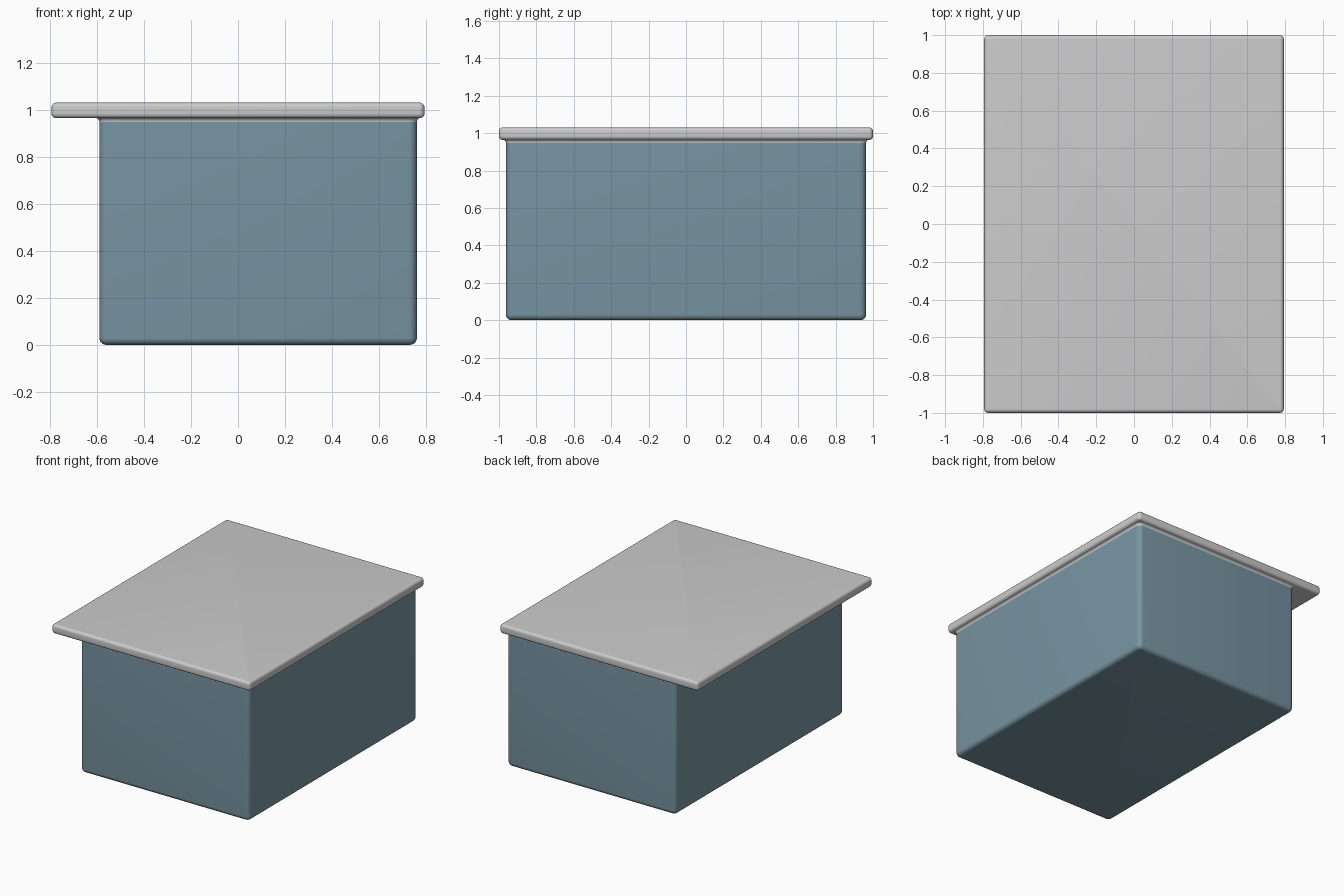
import bpy, bmesh, math

if "Cube" in bpy.data.objects:
    bpy.data.objects.remove(bpy.data.objects["Cube"])

BODY = (-0.59, 0.761, -0.963, 0.963)
SLAB = (-0.793, 0.793, -1.0, 1.0)


def material(name, rgb):
    m = bpy.data.materials.new(name)
    m.diffuse_color = (*rgb, 1)
    m.use_nodes = True
    m.node_tree.nodes["Principled BSDF"].inputs["Base Color"].default_value = m.diffuse_color
    return m


blue = material("dusty blue", (0.19, 0.305, 0.37))
grey = material("light grey", (0.60, 0.60, 0.60))


def ring(bm, rect, radius, offset, z, seg=6):
    """Rounded rectangle of vertices, grown outward by offset."""
    x0, x1, y0, y1 = rect
    r = max(radius + offset, 0.002)
    d = offset - r
    corners = [(x1 + d, y1 + d, 0), (x0 - d, y1 + d, 90),
               (x0 - d, y0 - d, 180), (x1 + d, y0 - d, 270)]
    verts = []
    for cx, cy, a0 in corners:
        for i in range(seg + 1):
            a = math.radians(a0 + 90 * i / seg)
            verts.append(bm.verts.new((cx + r * math.cos(a), cy + r * math.sin(a), z)))
    return verts


def loft(name, rect, radius, profile, mat):
    """Closed solid through rounded-rectangle rings given as (offset, z)."""
    bm = bmesh.new()
    rings = [ring(bm, rect, radius, o, z) for o, z in profile]
    n = len(rings[0])
    for a, b in zip(rings, rings[1:]):
        for i in range(n):
            j = (i + 1) % n
            bm.faces.new((a[i], a[j], b[j], b[i]))
    bm.faces.new(rings[0][::-1])
    bm.faces.new(rings[-1])
    me = bpy.data.meshes.new(name)
    bm.to_mesh(me)
    bm.free()
    me.materials.append(mat)
    ob = bpy.data.objects.new(name, me)
    bpy.context.collection.objects.link(ob)
    bpy.context.view_layer.objects.active = ob
    ob.select_set(True)
    bpy.ops.object.shade_smooth_by_angle(angle=math.radians(35))
    ob.select_set(False)


def arc(r, x, z, a0, a1, n=6):
    return [(x + r * math.cos(math.radians(a0 + (a1 - a0) * i / n)),
             z + r * math.sin(math.radians(a0 + (a1 - a0) * i / n))) for i in range(n + 1)]


# Body: box with rounded upright and bottom edges
loft("body", BODY, 0.035, arc(0.03, -0.03, 0.03, -90, 0) + [(0, 0.955)], blue)

# Collar: small cove flaring from the body into the lid
loft("collar", BODY, 0.035, arc(0.018, 0.018, 0.948, 180, 90) + [(0.018, 0.975)], grey)

# Lid slab: overhangs the body on the left, rounded rim
R = 0.02
loft("lid", SLAB, 0.022,
     arc(R, -R, 0.964 + R, -90, 0) + arc(R, -R, 1.03 - R, 0, 90), grey)
